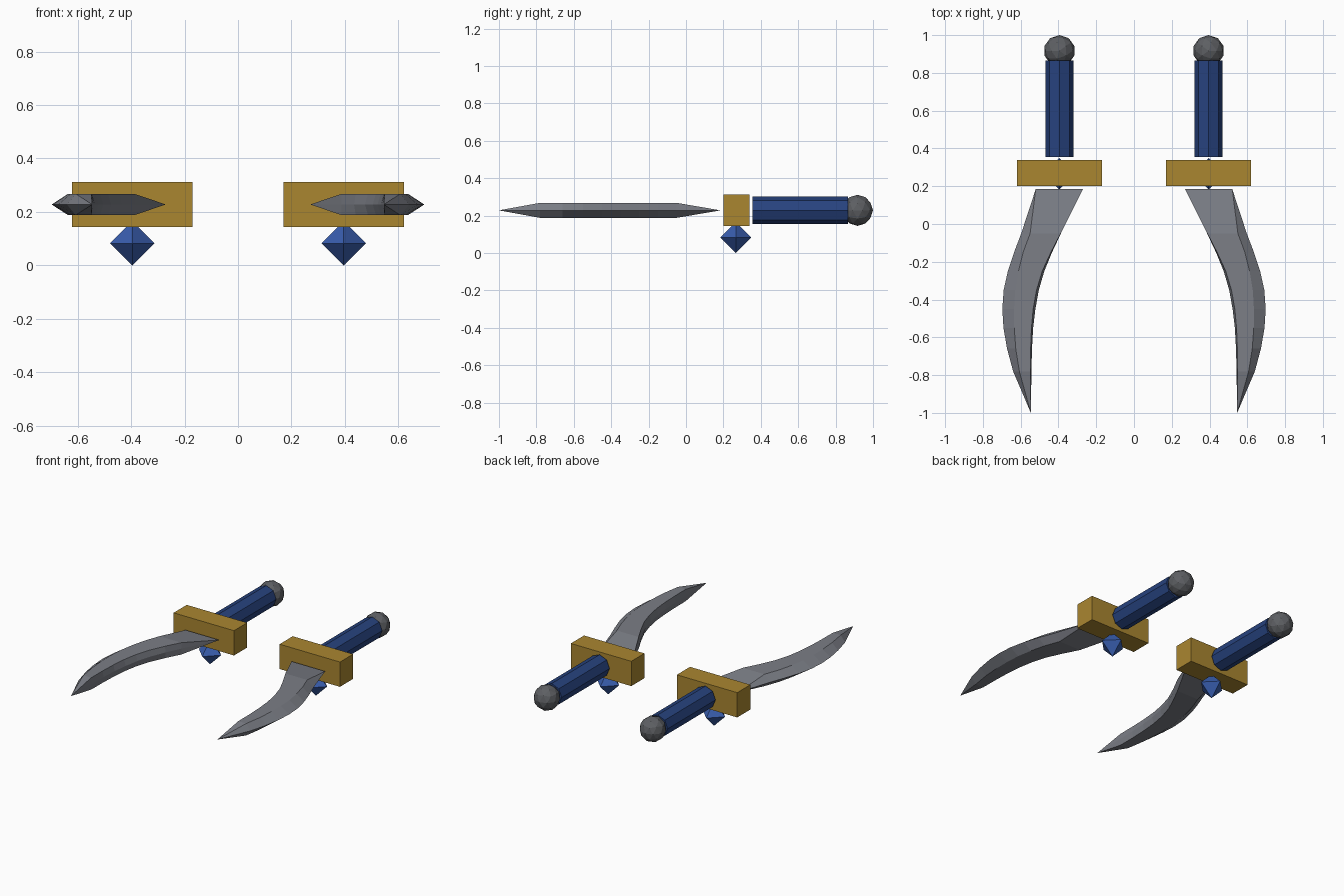
import bpy, bmesh, math
from mathutils import Matrix

if "Cube" in bpy.data.objects:
    bpy.data.objects.remove(bpy.data.objects["Cube"])

CX, CZ = 0.395, 0.228      # axis of the right-hand dagger


def material(name, rgb):
    m = bpy.data.materials.new(name)
    m.diffuse_color = (*rgb, 1)
    m.use_nodes = True
    m.node_tree.nodes["Principled BSDF"].inputs["Base Color"].default_value = m.diffuse_color
    return m


STEEL = material("blade steel", (0.20, 0.21, 0.24))
DARK = material("dark metal", (0.11, 0.115, 0.125))
GOLD = material("gold", (0.40, 0.24, 0.03))
NAVY = material("navy grip", (0.02, 0.055, 0.21))
BLUE = material("blue gem", (0.04, 0.11, 0.42))


def finish(name, bm, mat):
    """Turn a bmesh into an object mirrored across x = 0."""
    bmesh.ops.recalc_face_normals(bm, faces=bm.faces)
    mesh = bpy.data.meshes.new(name)
    bm.to_mesh(mesh)
    bm.free()
    mesh.materials.append(mat)
    ob = bpy.data.objects.new(name, mesh)
    bpy.context.collection.objects.link(ob)
    mod = ob.modifiers.new("mirror", 'MIRROR')
    mod.use_mirror_merge = False


def at(y, z=CZ):
    return Matrix.Translation((CX, y, z))


# Guard block
bm = bmesh.new()
bmesh.ops.create_cube(bm, size=1, matrix=at(0.27) @ Matrix.Diagonal((0.45, 0.14, 0.167, 1)))
finish("guard", bm, GOLD)

# Octagonal grip
bm = bmesh.new()
bmesh.ops.create_cone(bm, cap_ends=True, segments=8, radius1=0.074, radius2=0.074, depth=0.51,
                      matrix=at(0.61) @ Matrix.Rotation(math.pi / 2, 4, 'X'))
finish("grip", bm, NAVY)

# Faceted pommel
bm = bmesh.new()
bmesh.ops.create_icosphere(bm, subdivisions=2, radius=0.083, matrix=at(0.917))
finish("pommel", bm, DARK)

# Octahedral gem below the guard
bm = bmesh.new()
bmesh.ops.create_uvsphere(bm, u_segments=4, v_segments=2, radius=0.083, matrix=at(0.266, 0.083))
finish("gem", bm, BLUE)

# Curved blade: y, inner edge, inner flat, outer flat, outer edge, half thickness
sections = [
    (0.185, 0.270, 0.270, 0.520, 0.520, 0),
    (-0.05, 0.387, 0.388, 0.550, 0.597, 0.04),
    (-0.15, 0.434, 0.440, 0.587, 0.635, 0.04),
    (-0.25, 0.475, 0.486, 0.612, 0.668, 0.04),
    (-0.35, 0.504, 0.516, 0.629, 0.690, 0.04),
    (-0.45, 0.522, 0.534, 0.635, 0.697, 0.04),
    (-0.55, 0.534, 0.543, 0.634, 0.691, 0.04),
    (-0.66, 0.540, 0.547, 0.626, 0.672, 0.04),
    (-0.78, 0.543, 0.548, 0.607, 0.640, 0.04),
    (-1.00, 0.546, 0.546, 0.546, 0.546, 0),
]
bm = bmesh.new()
rings = []
for y, a, b, c, d, t in sections:
    outline = [(a, 0), (b, t), (c, t), (d, 0), (c, -t), (b, -t)]
    rings.append([bm.verts.new((x, y, CZ + z)) for x, z in outline])
for r, s in zip(rings, rings[1:]):
    for i in range(6):
        j = (i + 1) % 6
        bm.faces.new((r[i], r[j], s[j], s[i]))
bmesh.ops.remove_doubles(bm, verts=bm.verts, dist=0.0005)
finish("blade", bm, STEEL)
